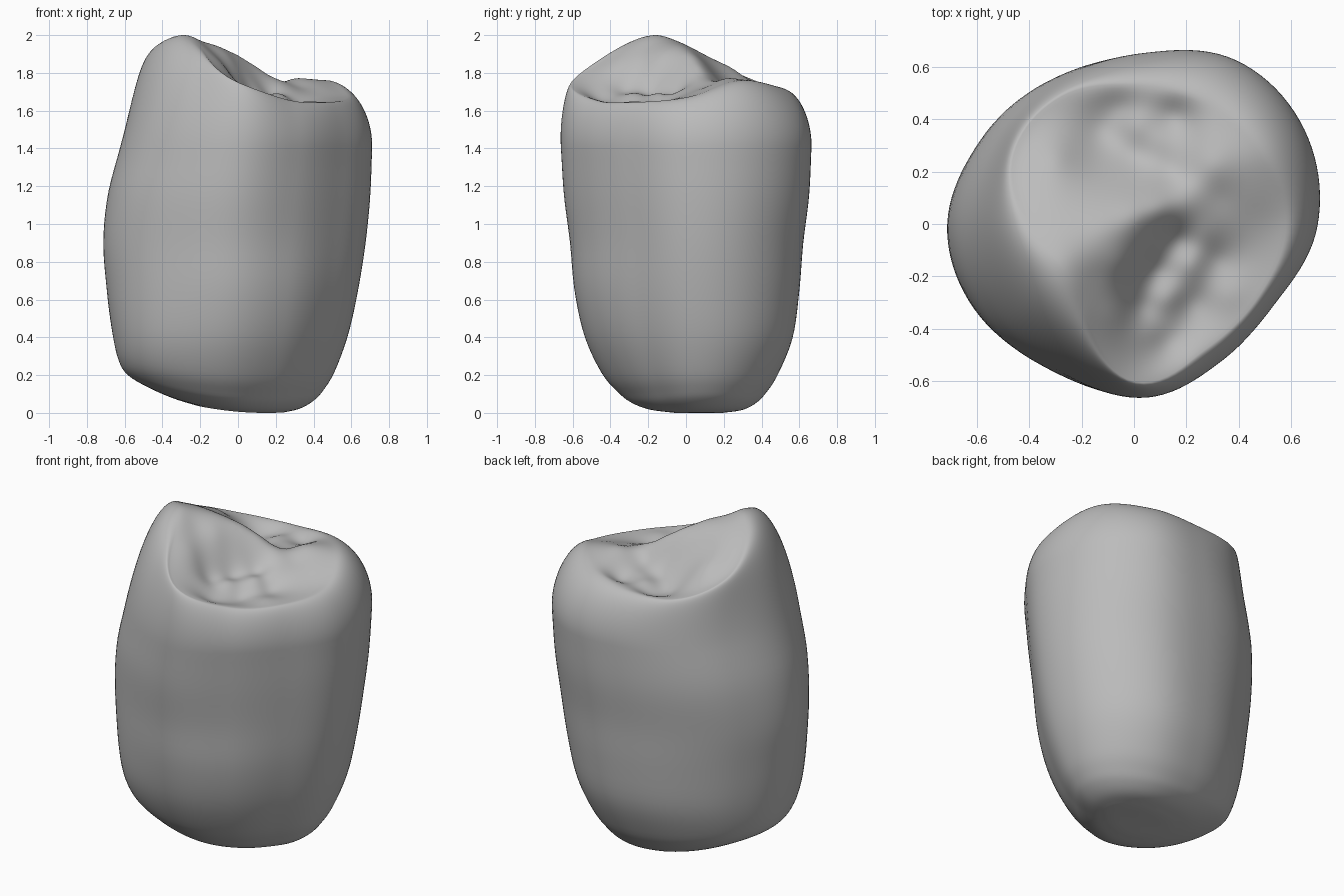
import bpy, bmesh
from math import sin, cos, pi, floor, sqrt, exp, radians
from mathutils import Vector

cube = bpy.data.objects.get("Cube")
if cube:
    bpy.data.objects.remove(cube)

SEGMENTS = 120
WALL_RINGS = 40
SHOULDER_RINGS = 18
TOP_RINGS = 36
SHOULDER_Z = 1.4

# Horizontal outline: radius every 30 degrees, counter-clockwise from +x
outline = [.70, .745, .735, .66, .635, .66, .705, .695, .66, .66, .605, .605]

# Crest around the chewing surface: radius and height every 30 degrees
crest = [(.58, 1.67), (.55, 1.76), (.54, 1.73), (.53, 1.7), (.56, 1.71), (.53, 1.8),
         (.41, 1.94), (.33, 2.0), (.39, 1.93), (.6, 1.75), (.55, 1.655), (.55, 1.645)]

# Wall levels: height, x min, x max, y min, y max
levels = [(0, -.2, .24, -.08, .2), (.015, -.36, .33, -.2, .3), (.05, -.5, .4, -.29, .37),
          (.1, -.58, .45, -.35, .42), (.2, -.62, .51, -.43, .485), (.4, -.655, .58, -.52, .565),
          (.65, -.69, .635, -.58, .6), (.9, -.71, .675, -.61, .62), (1.15, -.685, .7, -.645, .65),
          (SHOULDER_Z, -.62, .71, -.662, .662)]

# Fuller corners of the wall: direction, height, amount, vertical reach
swellings = [(radians(225), .25, .05, .4), (radians(135), 1.35, .035, .5),
             (radians(305), .55, .025, .4)]

# Heights inside the crest (x, y, z)
central_ridge = [(-.12, -.02, 1.94), (.0, .03, 1.89), (.1, .06, 1.83), (.2, .08, 1.77),
                 (.32, .1, 1.73), (-.15, -.2, 1.93), (-.04, -.15, 1.87), (.05, -.09, 1.79),
                 (-.06, -.34, 1.82)]
front_basin = [(.17, -.06, 1.69), (.08, -.18, 1.69), (.02, -.32, 1.71),
               (.27, -.04, 1.7), (.22, -.15, 1.69), (.13, -.28, 1.69), (.06, -.41, 1.7),
               (.31, -.14, 1.64), (.22, -.3, 1.63), (.13, -.46, 1.65),
               (.36, -.27, 1.65), (.43, -.1, 1.65), (.45, .1, 1.72)]
back_pit = [(-.2, .1, 1.88), (-.3, .25, 1.82), (-.15, .22, 1.76), (-.13, .35, 1.66),
            (.0, .38, 1.69), (.1, .32, 1.7), (.0, .26, 1.69), (-.05, .45, 1.66),
            (.16, .42, 1.67), (.14, .2, 1.72), (.0, .14, 1.8), (.3, .22, 1.77), (.28, .36, 1.74)]


def spline(points, t, closed):
    """Smooth curve through points; t counts points from the first."""
    i, n = floor(t), len(points)

    def pick(k):
        if closed:
            return Vector(points[k % n])
        inside = max(0, min(n - 1, k))
        if inside == k:
            return Vector(points[k])
        return Vector(points[inside]) * 2 - Vector(points[2 * inside - k])

    if not closed and i == n - 1:
        return pick(i)
    f = t - i
    a, b, c, d = (pick(i + k) for k in (-1, 0, 1, 2))
    return b + (c - a) * f / 2 + (a * 2 - b * 5 + c * 4 - d) * f * f / 2 + (b * 3 - a - c * 3 + d) * f ** 3 / 2


def around(points, angle):
    return spline(points, angle / (2 * pi) * len(points), True)


outline_pairs = [(r, 0) for r in outline]
angles = [2 * pi * i / SEGMENTS for i in range(SEGMENTS)]
shape = [Vector((cos(a), sin(a))) * around(outline_pairs, a)[0] for a in angles]
rim = []
for a in angles:
    r, z = around(crest, a)
    rim.append(Vector((r * cos(a), r * sin(a), z)))
low = [min(p[k] for p in shape) for k in (0, 1)]
high = [max(p[k] for p in shape) for k in (0, 1)]


def base_height(x):
    return .28 * (x - .15) ** 2


def wall_ring(t):
    z, x0, x1, y0, y1 = spline(levels, t, False)
    ring = []
    for a, p in zip(angles, shape):
        x = x0 + (x1 - x0) * (p.x - low[0]) / (high[0] - low[0])
        y = y0 + (y1 - y0) * (p.y - low[1]) / (high[1] - low[1])
        for direction, height, amount, reach in swellings:
            s = amount * exp(6 * (cos(a - direction) - 1) - ((z - height) / reach) ** 2)
            x += s * cos(a)
            y += s * sin(a)
        ring.append(Vector((x, y, z + base_height(x) * max(0, 1 - z / .6) ** 2)))
    return ring


def kernel(p, x, y):
    return sqrt((p.x - x) ** 2 + (p.y - y) ** 2 + .003)


def solve(rows):
    """Gaussian elimination with pivoting on an augmented matrix."""
    n = len(rows)
    for i in range(n):
        best = max(range(i, n), key=lambda k: abs(rows[k][i]))
        rows[i], rows[best] = rows[best], rows[i]
        rows[i] = [v / rows[i][i] for v in rows[i]]
        for k in range(n):
            if k != i:
                m = rows[k][i]
                rows[k] = [v - m * u for v, u in zip(rows[k], rows[i])]
    return [row[-1] for row in rows]


# Smooth surface through the relief points and the crest
controls = [Vector(p) for p in central_ridge + front_basin + back_pit] + rim[::5]
MEAN = 1.75
weights = solve([[kernel(q, p.x, p.y) for q in controls] + [p.z - MEAN] for p in controls])


def top_height(x, y):
    return MEAN + sum(w * kernel(p, x, y) for w, p in zip(weights, controls))


# Side wall from the tilted base up to the shoulder
rings = [wall_ring((len(levels) - 1) * i / WALL_RINGS) for i in range(WALL_RINGS + 1)]

# Underside
first = rings[0]
centre = sum(first, Vector((0, 0, 0))) / SEGMENTS
for f in (.7, .4):
    ring = []
    for p in first:
        q = centre.lerp(p, f)
        q.z = base_height(q.x)
        ring.append(q)
    rings.insert(0, ring)
bottom_pole = Vector((centre.x, centre.y, base_height(centre.x)))

# Shoulder: leaves the wall along its own slope and turns level at the crest
shoulder, below = rings[-1], rings[-2]
for i in range(1, SHOULDER_RINGS + 1):
    t = i / SHOULDER_RINGS
    ring = []
    for w, b, c in zip(shoulder, below, rim):
        rise = (w - b) / (w.z - b.z) * (c.z - w.z) * 1.5
        inward = Vector((c.x - w.x, c.y - w.y, 0)) * 1.5
        ring.append(w * (2 * t ** 3 - 3 * t * t + 1) + rise * (t ** 3 - 2 * t * t + t)
                    + c * (3 * t * t - 2 * t ** 3) + inward * (t ** 3 - t * t))
    rings.append(ring)

# Chewing surface
for i in range(1, TOP_RINGS):
    f = 1 - i / TOP_RINGS
    ring = []
    for c in rim:
        x, y = c.x * f, c.y * f
        h = top_height(x, y)
        ring.append(Vector((x, y, h + (c.z - h) * f ** 10)))
    rings.append(ring)
top_pole = Vector((0, 0, top_height(0, 0)))

# Skin the rings
bm = bmesh.new()
rows = [[bm.verts.new(p) for p in ring] for ring in rings]
bottom, top = bm.verts.new(bottom_pole), bm.verts.new(top_pole)
for i in range(SEGMENTS):
    j = (i + 1) % SEGMENTS
    for lower, upper in zip(rows, rows[1:]):
        bm.faces.new((lower[i], lower[j], upper[j], upper[i]))
    bm.faces.new((bottom, rows[0][j], rows[0][i]))
    bm.faces.new((top, rows[-1][i], rows[-1][j]))
for face in bm.faces:
    face.smooth = True
bmesh.ops.recalc_face_normals(bm, faces=bm.faces)
mesh = bpy.data.meshes.new("tooth_crown")
bm.to_mesh(mesh)
bm.free()

# Plain grey material
grey = bpy.data.materials.new("plain_grey")
grey.use_nodes = True
colour = (.5, .5, .5, 1)
grey.diffuse_color = colour
grey.node_tree.nodes["Principled BSDF"].inputs["Base Color"].default_value = colour
mesh.materials.append(grey)

crown = bpy.data.objects.new("tooth_crown", mesh)
bpy.context.collection.objects.link(crown)
